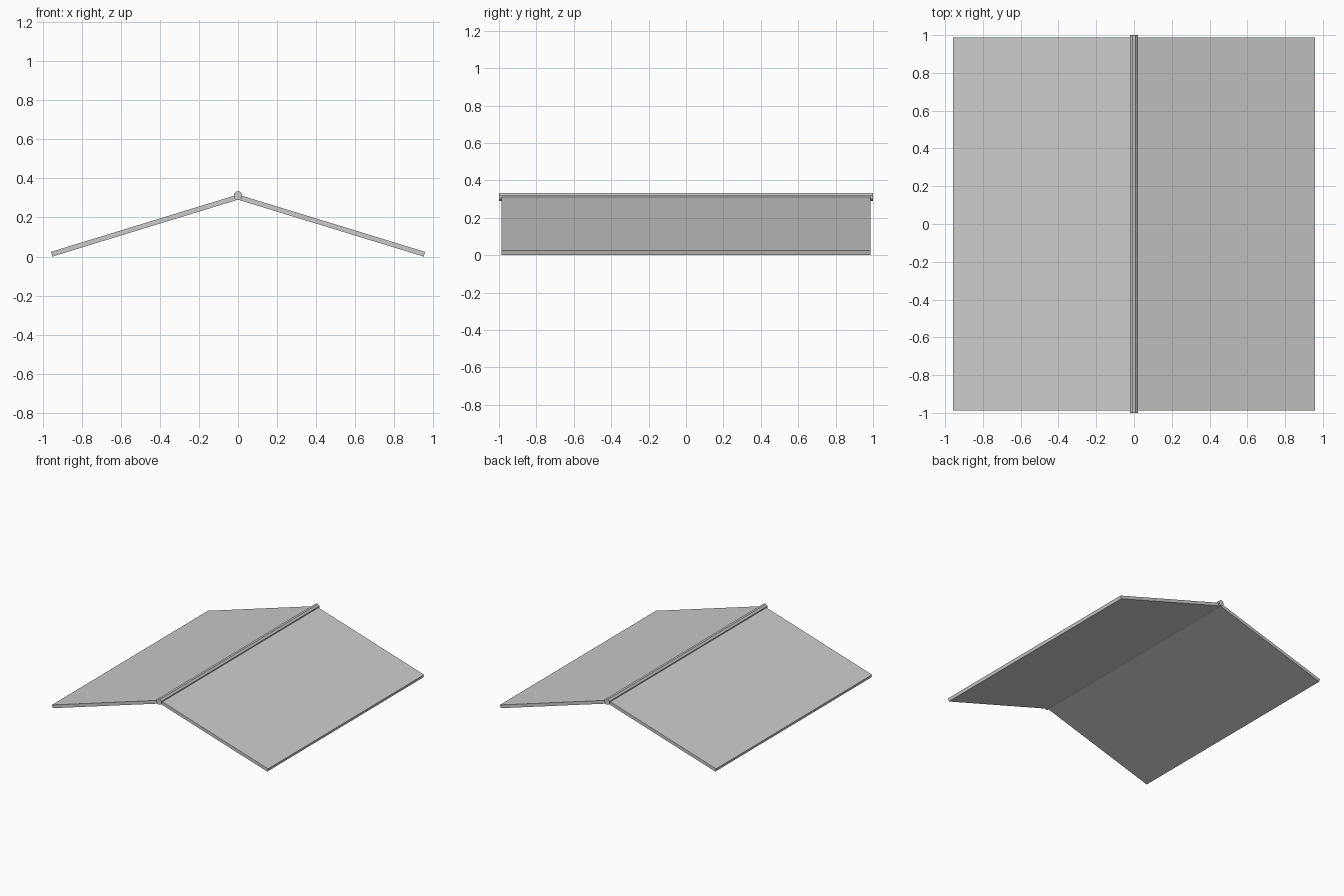
import bpy, bmesh, math

if "Cube" in bpy.data.objects:
    bpy.data.objects.remove(bpy.data.objects["Cube"])

HALF_DEPTH = 0.987      # roof panels along y
THICK = 0.025
APEX_Z = 0.291          # underside height at the ridge
EAVE_X = 0.95           # underside position of the eave


def prism(name, profile, half_depth):
    """Extrude an xz profile symmetrically along y."""
    bm = bmesh.new()
    face = bm.faces.new([bm.verts.new((x, -half_depth, z)) for x, z in profile])
    ext = bmesh.ops.extrude_face_region(bm, geom=[face])
    verts = [g for g in ext["geom"] if isinstance(g, bmesh.types.BMVert)]
    bmesh.ops.translate(bm, verts=verts, vec=(0, 2 * half_depth, 0))
    bmesh.ops.recalc_face_normals(bm, faces=bm.faces)
    mesh = bpy.data.meshes.new(name)
    bm.to_mesh(mesh)
    bm.free()
    obj = bpy.data.objects.new(name, mesh)
    bpy.context.collection.objects.link(obj)
    return obj


# Two sloping roof panels, mitred under the ridge, square-cut at the eaves
a = math.atan2(APEX_Z, EAVE_X)
for side, name in ((-1, "left_roof_panel"), (1, "right_roof_panel")):
    prism(name, [
        (0, APEX_Z),
        (side * EAVE_X, 0),
        (side * (EAVE_X + THICK * math.sin(a)), THICK * math.cos(a)),
        (0, APEX_Z + THICK / math.cos(a)),
    ], HALF_DEPTH)

# Octagonal ridge pole, slightly longer than the panels
R = 0.0235
prism("ridge_pole", [
    (R * math.cos(math.radians(22.5 + 45 * i)),
     0.31 + R * math.sin(math.radians(22.5 + 45 * i))) for i in range(8)
], 1.0)
